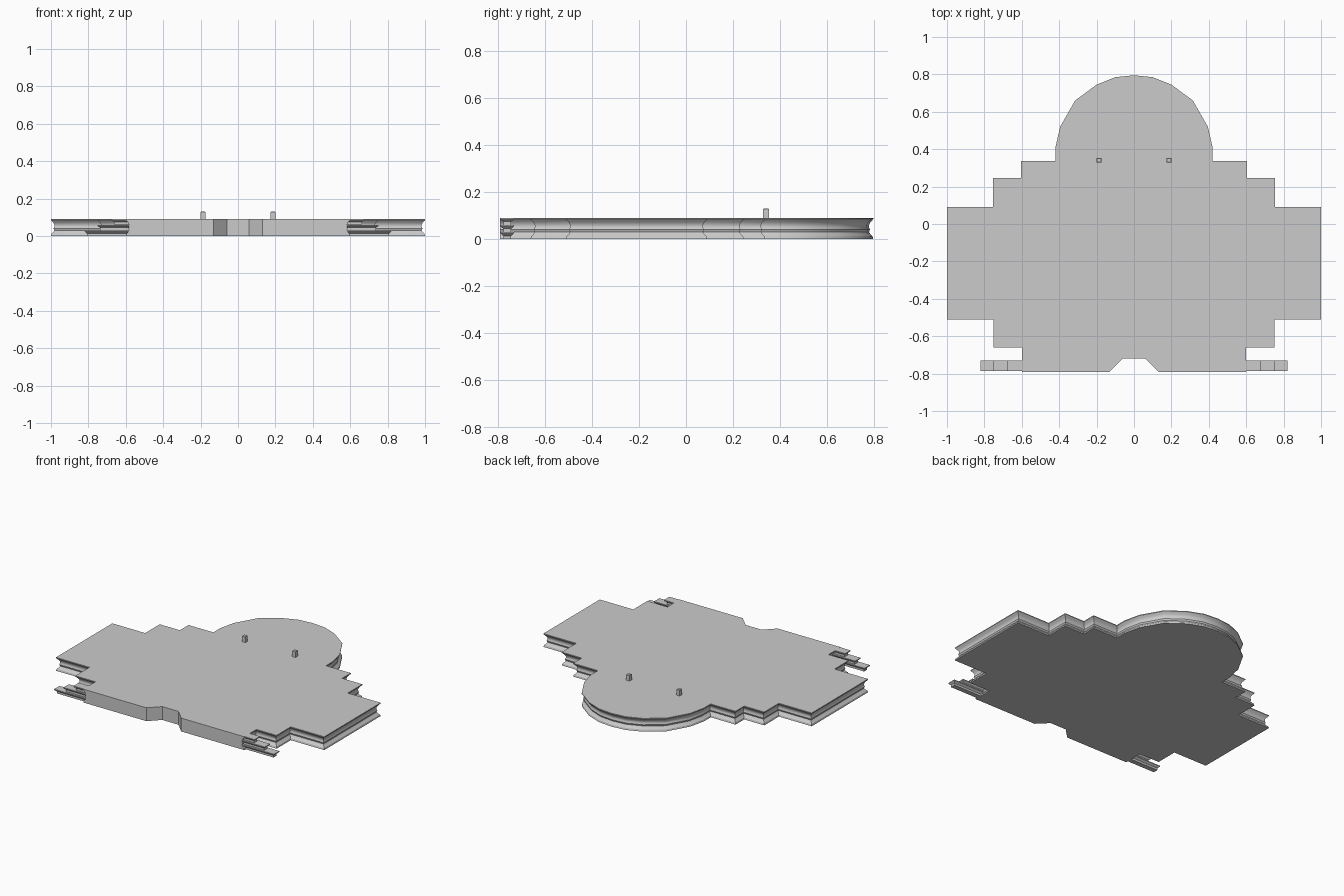
import bpy, bmesh
from mathutils import Vector

if "Cube" in bpy.data.objects:
    bpy.data.objects.remove(bpy.data.objects["Cube"])


def loft(name, pts, flush, profile):
    """Stack of inset outlines: pts counter-clockwise, flush(a, b) marks uninset edges."""
    pts = [Vector(p) for p in pts]
    n = len(pts)
    normals, weights = [], []
    for i in range(n):
        a, b = pts[i], pts[(i + 1) % n]
        d = (b - a).normalized()
        normals.append(Vector((d.y, -d.x)))
        weights.append(0 if flush(a, b) else 1)
    bm = bmesh.new()
    rings = []
    for inset, z in profile:
        ring = []
        for i, p in enumerate(pts):
            u, v = normals[i - 1], normals[i]
            du, dv = inset * weights[i - 1], inset * weights[i]
            det = u.x * v.y - u.y * v.x
            q = Vector((0, 0))
            if abs(det) > 1e-5:
                q = Vector((-du * v.y + dv * u.y, -dv * u.x + du * v.x)) / det
            ring.append(bm.verts.new((p.x + q.x, p.y + q.y, z)))
        rings.append(ring)
    for lo, hi in zip(rings, rings[1:]):
        for i in range(n):
            j = (i + 1) % n
            bm.faces.new((lo[i], lo[j], hi[j], hi[i]))
    bm.faces.new(rings[0][::-1])
    bm.faces.new(rings[-1])
    mesh = bpy.data.meshes.new(name)
    bm.to_mesh(mesh)
    bm.free()
    obj = bpy.data.objects.new(name, mesh)
    bpy.context.collection.objects.link(obj)
    return obj


def mirror_x(obj):
    # the object origin is at the world origin
    obj.modifiers.new("mirror", "MIRROR").use_axis[0] = True


# Platform: stepped sides, round back, notched front, moulded rim
half = [(0.06, -0.72), (0.13, -0.79), (0.60, -0.79), (0.60, -0.66),
        (0.75, -0.66), (0.75, -0.51), (1.0, -0.51), (1.0, 0.09),
        (0.755, 0.09), (0.755, 0.245), (0.605, 0.245), (0.605, 0.337),
        (0.42, 0.337), (0.42, 0.41), (0.395, 0.52), (0.315, 0.66),
        (0.20, 0.745), (0.10, 0.785)]
outline = half + [(0, 0.795)] + [(-x, y) for x, y in reversed(half)]
rim = [(0, 0), (0.003, 0.012), (0.012, 0.02), (0.018, 0.03), (0.014, 0.04),
       (0.018, 0.05), (0.018, 0.06), (0.012, 0.072), (0.004, 0.08), (0, 0.085), (0, 0.09)]


def on_front(a, b):
    return abs(a.x) < 0.61 and abs(b.x) < 0.61 and max(a.y, b.y) < -0.7


platform = loft("platform", outline, on_front, rim)
bpy.context.view_layer.objects.active = platform
platform.select_set(True)
bpy.ops.object.shade_smooth_by_angle()

# Little side stairs at the front corners, each tread with a nosing
for k, end in enumerate((0.82, 0.75, 0.675)):
    z = 0.03 * k
    rect = [(0.58, -0.787), (end, -0.787), (end, -0.73), (0.58, -0.73)]
    nosing = [(0.012, z), (0.012, z + 0.014), (0.004, z + 0.02), (0, z + 0.024), (0, z + 0.0299)]
    step = loft(f"side_step_{k + 1}", rect, lambda a, b: a.x < 0.59 and b.x < 0.59, nosing)
    mirror_x(step)

# Pair of small pegs on the deck
s = 0.0125
peg = loft("pegs", [(0.187 - s, 0.34 - s), (0.187 + s, 0.34 - s),
                    (0.187 + s, 0.34 + s), (0.187 - s, 0.34 + s)],
           lambda a, b: False, [(0, 0.088), (0, 0.127), (0.003, 0.13)])
mirror_x(peg)
